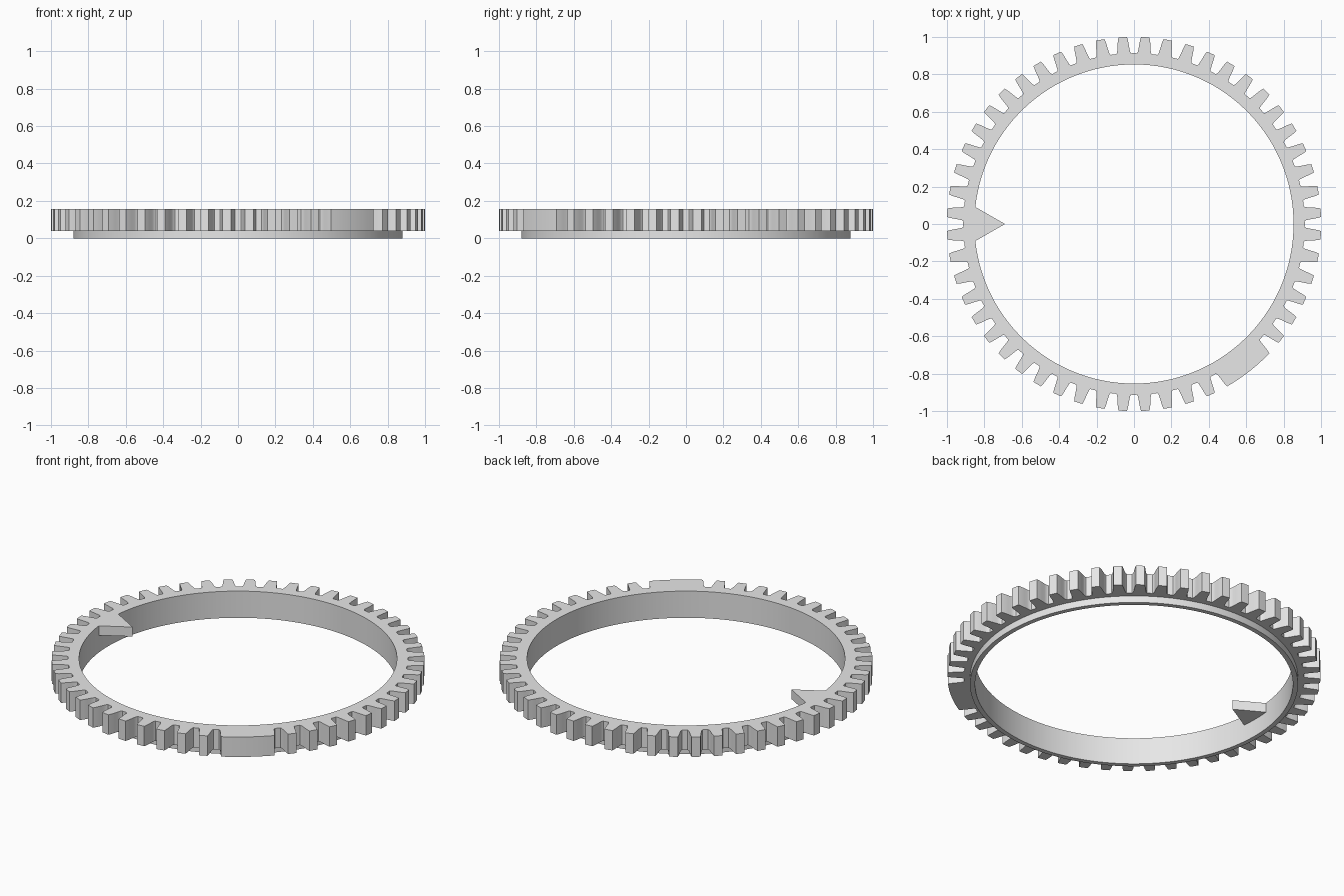
import bpy
import bmesh
from math import cos, sin, pi

if "Cube" in bpy.data.objects:
    bpy.data.objects.remove(bpy.data.objects["Cube"])

TEETH = 52
PITCH = 2 * pi / TEETH
ROOT, TIP = 0.913, 1.0006
INNER, LIP = 0.853, 0.88
LIP_Z, TOP_Z = 0.04, 0.158
BLOCK = (43, 44, 45)          # teeth merged into one solid block

grey = bpy.data.materials.new("light grey")
grey.use_nodes = True
grey.diffuse_color = (0.8, 0.8, 0.8, 1)
grey.node_tree.nodes["Principled BSDF"].inputs["Base Color"].default_value = (0.8, 0.8, 0.8, 1)


def make_object(name, bm):
    bmesh.ops.recalc_face_normals(bm, faces=bm.faces)
    mesh = bpy.data.meshes.new(name)
    bm.to_mesh(mesh)
    bm.free()
    mesh.materials.append(grey)
    obj = bpy.data.objects.new(name, mesh)
    bpy.context.collection.objects.link(obj)
    return obj


# Tooth outline: angle from the tooth centre and radius, right flank mirrored
flank = [(-0.044, ROOT), (-0.038, 0.92), (-0.034, 0.94),
         (-0.031, 0.96), (-0.028, 0.98), (-0.023, TIP)]
tooth = [(-PITCH / 2, ROOT)] + flank + [(0, TIP)] + [(-a, r) for a, r in reversed(flank)]

outline = []
for k in range(TEETH):
    for offset, radius in tooth:
        filled = (k == BLOCK[1] or (k == BLOCK[0] and offset > 0)
                  or (k == BLOCK[2] and offset < 0))
        outline.append(((k + 0.5) * PITCH + offset, TIP if filled else radius))

# Toothed ring with its lower lip: a cross-section carried round the outline
bm = bmesh.new()
section = [(INNER, TOP_Z), (None, TOP_Z), (None, LIP_Z), (LIP, LIP_Z), (LIP, 0), (INNER, 0)]
loops = [[bm.verts.new(((fixed or r) * cos(a), (fixed or r) * sin(a), z)) for a, r in outline]
         for fixed, z in section]
count = len(outline)
for s, lower in enumerate(loops):
    upper = loops[(s + 1) % len(loops)]
    for i in range(count):
        j = (i + 1) % count
        bm.faces.new((lower[i], lower[j], upper[j], upper[i]))
ring = make_object("toothed_ring", bm)

# Inward pointer, flush with the top of the ring
bm = bmesh.new()
base = bm.faces.new([bm.verts.new((x, y, 0.102))
                     for x, y in ((-0.69, 0), (-0.855, 0.095), (-0.855, -0.095))])
extruded = bmesh.ops.extrude_face_region(bm, geom=[base])["geom"]
bmesh.ops.translate(bm, vec=(0, 0, TOP_Z - 0.102),
                    verts=[g for g in extruded if isinstance(g, bmesh.types.BMVert)])
make_object("pointer", bm)

# Smooth the round walls and keep the edges sharp
bpy.ops.object.select_all(action='DESELECT')
ring.select_set(True)
bpy.context.view_layer.objects.active = ring
bpy.ops.object.shade_smooth_by_angle(angle=0.5)
